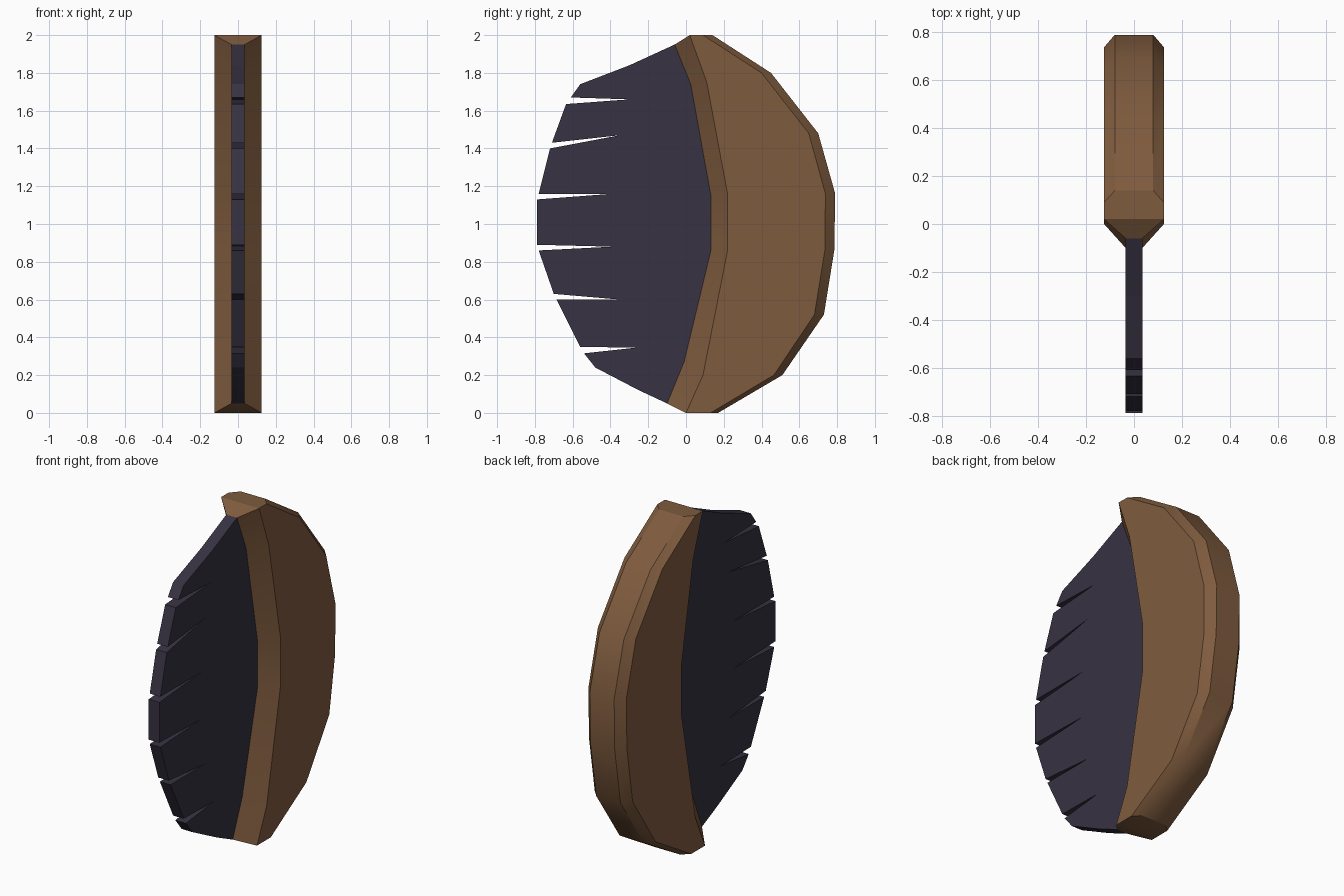
import bpy, bmesh, math

if "Cube" in bpy.data.objects:
    bpy.data.objects.remove(bpy.data.objects["Cube"])

# Profiles in (y, z), listed from top to bottom
SPINE = [(.14, 2), (.45, 1.80), (.70, 1.48), (.79, 1.16),
         (.785, .86), (.73, .52), (.51, .20), (.17, 0)]
SIDE = [(.09, 2), (.40, 1.80), (.65, 1.48), (.738, 1.16),
        (.735, .86), (.68, .52), (.465, .20), (.13, 0)]
RIM = [(.02, 2), (.11, 1.75), (.22, 1.16), (.22, .86), (.09, .20), (0, 0)]
SEAM = [(-.06, 1.95), (.025, 1.74), (.132, 1.15), (.132, .86), (-.01, .27), (-.10, .05)]
# Cutting edge, with a narrow slit between each pair of teeth
TEETH = [(-.30, 1.84), (-.56, 1.74), (-.61, 1.67), (-.30, 1.66),
         (-.635, 1.635), (-.71, 1.43), (-.35, 1.47),
         (-.72, 1.40), (-.78, 1.16), (-.39, 1.16),
         (-.79, 1.13), (-.79, .89), (-.39, .88),
         (-.78, .86), (-.70, .63), (-.35, .60),
         (-.685, .60), (-.56, .35), (-.27, .345),
         (-.54, .315), (-.48, .24), (-.25, .12)]
HALF_WOOD, HALF_SPINE, HALF_BLADE = .125, .08, .035


def finish(bm, name, color):
    bmesh.ops.recalc_face_normals(bm, faces=bm.faces)
    mesh = bpy.data.meshes.new(name)
    bm.to_mesh(mesh)
    bm.free()
    mat = bpy.data.materials.new(name + "_colour")
    mat.diffuse_color = (*color, 1)
    mat.use_nodes = True
    mat.node_tree.nodes["Principled BSDF"].inputs["Base Color"].default_value = mat.diffuse_color
    mesh.materials.append(mat)
    ob = bpy.data.objects.new(name, mesh)
    bpy.context.collection.objects.link(ob)
    return ob


def row(bm, profile, x):
    return [bm.verts.new((x, y, z)) for y, z in profile]


def strip(bm, a, b):
    for i in range(len(a) - 1):
        bm.faces.new((a[i], a[i + 1], b[i + 1], b[i]))


# Wooden back: crescent with bevelled spine and sloped inner faces
bm = bmesh.new()
halves = []
for s in (-1, 1):
    spine = row(bm, SPINE, s * HALF_SPINE)
    side = row(bm, SIDE, s * HALF_WOOD)
    rim = row(bm, RIM, s * HALF_WOOD)
    seam = row(bm, SEAM, s * HALF_BLADE)
    strip(bm, spine, side)
    strip(bm, rim, seam)
    bm.faces.new(side + rim[::-1])
    halves.append((spine, side, rim, seam))
left, right = halves
strip(bm, left[0], right[0])
strip(bm, left[3], right[3])
for end in (0, -1):
    l, r = [v[end] for v in left], [v[end] for v in right]
    bm.faces.new(l[:3] + r[2::-1])
    bm.faces.new((l[2], l[3], r[3], r[2]))
back = finish(bm, "wooden_back", (.21, .105, .048))
bpy.context.view_layer.objects.active = back
back.select_set(True)
bpy.ops.object.shade_smooth_by_angle(angle=math.radians(30))

# Toothed blade: flat plate seated slightly inside the wooden back
inner = [(y + .04, z) for y, z in SEAM]
outline = [SEAM[0]] + TEETH + [SEAM[-1]] + inner[::-1]
bm = bmesh.new()
a = row(bm, outline, -HALF_BLADE)
b = row(bm, outline, HALF_BLADE)
strip(bm, a + a[:1], b + b[:1])
bm.faces.new(a)
bm.faces.new(b)
finish(bm, "toothed_blade", (.038, .032, .054))
